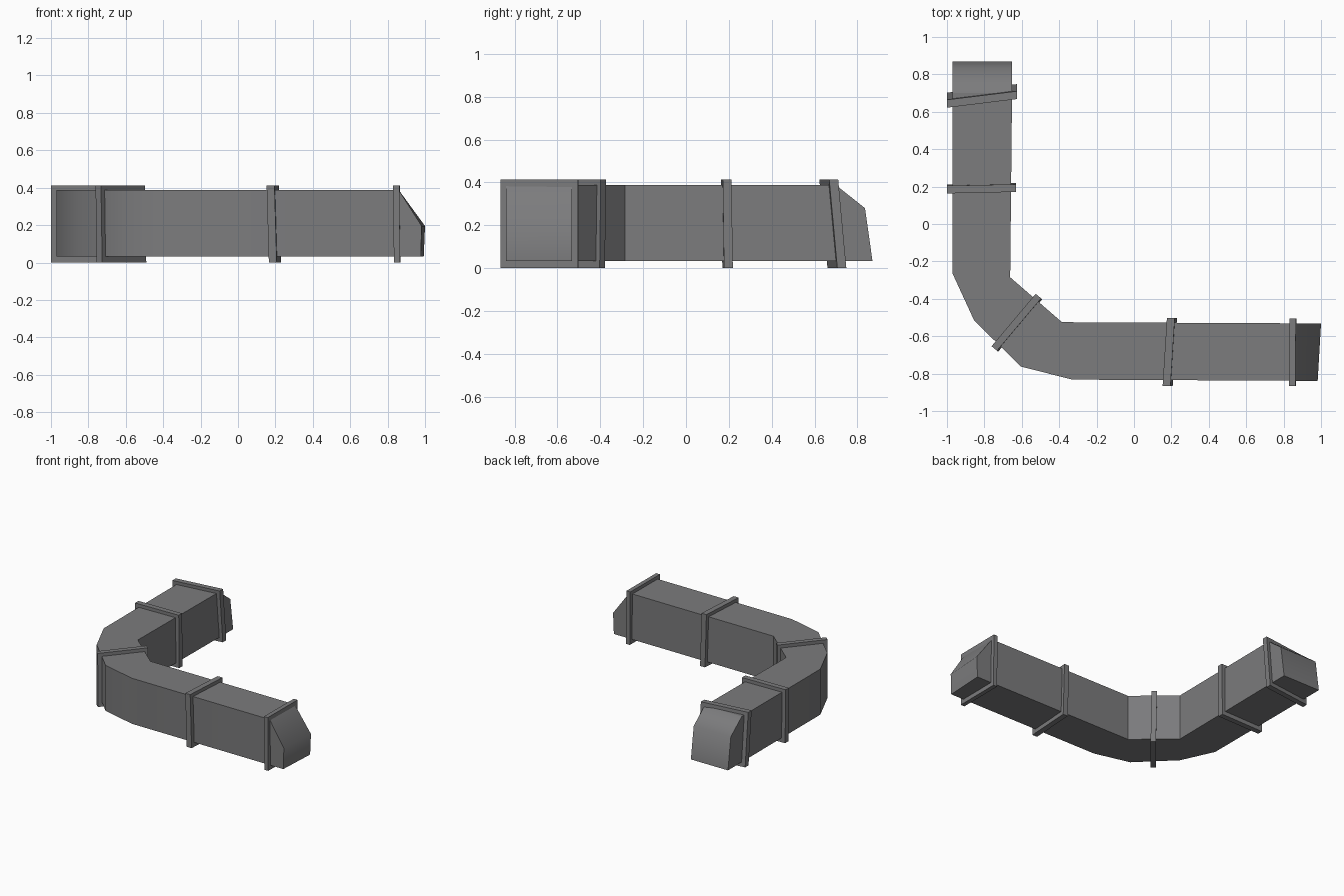
import bpy, bmesh, math
from mathutils import Vector

if "Cube" in bpy.data.objects:
    bpy.data.objects.remove(bpy.data.objects["Cube"])

grey = bpy.data.materials.new("dark grey metal")
grey.diffuse_color = (0.2, 0.2, 0.205, 1)
grey.use_nodes = True
grey.node_tree.nodes["Principled BSDF"].inputs["Base Color"].default_value = grey.diffuse_color


def loft(name, loop_a, loop_b, smooth=0):
    """Closed solid between two matching loops of 3D points."""
    bm = bmesh.new()
    a = [bm.verts.new(p) for p in loop_a]
    b = [bm.verts.new(p) for p in loop_b]
    n = len(a)
    bm.faces.new(a)
    bm.faces.new(b[::-1])
    for i in range(n):
        j = (i + 1) % n
        bm.faces.new((a[i], b[i], b[j], a[j]))
    bmesh.ops.recalc_face_normals(bm, faces=bm.faces)
    me = bpy.data.meshes.new(name)
    bm.to_mesh(me)
    bm.free()
    me.materials.append(grey)
    ob = bpy.data.objects.new(name, me)
    bpy.context.collection.objects.link(ob)
    if smooth:
        bpy.ops.object.select_all(action='DESELECT')
        ob.select_set(True)
        bpy.context.view_layer.objects.active = ob
        bpy.ops.object.shade_smooth_by_angle(angle=math.radians(smooth))
    return ob


Z0, Z1 = 0.033, 0.387

# L-shaped rectangular duct, extruded from its plan outline
plan = [(-0.97, 0.70), (-0.97, -0.265), (-0.855, -0.515), (-0.605, -0.762),
        (-0.33, -0.832), (0.855, -0.838), (0.855, -0.531), (-0.385, -0.525),
        (-0.662, -0.285), (-0.652, 0.70)]
loft("duct", [(x, y, Z0) for x, y in plan], [(x, y, Z1) for x, y in plan], 35)

# Sloped end cap on the back leg: (y, z) profile across the width
prof = [(0.69, Z0), (0.87, Z0), (0.835, 0.28), (0.70, Z1), (0.69, Z1)]
loft("back_end_cap", [(-0.97, y, z) for y, z in prof],
     [(-0.651, y, z) for y, z in prof], 50)

# Sloped end cap on the right leg, slightly skewed in plan
prof = [(0.85, Z0, 0), (0.985, Z0, 0.008), (0.991, 0.195, 0.009),
        (0.86, Z1, 0), (0.85, Z1, 0)]
loft("right_end_cap", [(x - k, -0.839, z) for x, z, k in prof],
     [(x + k, -0.532, z) for x, z, k in prof], 50)


def band(name, p, q, thick, lean):
    """Slab flange from p to q in plan; lean shifts the bottom along the duct."""
    p, q = Vector((*p, 0)), Vector((*q, 0))
    d = (q - p).normalized()
    # thickness runs along the local duct direction
    t = Vector((-d.y, d.x, 0)) if abs(d.x) > abs(d.y) else Vector((d.y, -d.x, 0))
    if abs(abs(d.x) - abs(d.y)) > 0.5:
        t = Vector((0, 1, 0)) if abs(d.x) > abs(d.y) else Vector((1, 0, 0))
    h = t * thick / 2
    ring = [p - h, q - h, q + h, p + h]
    up = Vector((0, 0, 0.413))
    loft(name, [v + t * lean / 2 for v in ring],
         [v - t * lean / 2 + up for v in ring])


# Flange bands along the duct
band("back_end_flange", (-1.0, 0.662), (-0.625, 0.708), 0.042, 0.038)
band("back_middle_flange", (-1.0, 0.187), (-0.63, 0.195), 0.041, 0.006)
band("corner_flange", (-0.744, -0.668), (-0.508, -0.388), 0.038, 0.008)
band("right_middle_flange", (0.18, -0.866), (0.203, -0.502), 0.042, 0.012)
band("right_end_flange", (0.848, -0.866), (0.851, -0.504), 0.033, 0.004)
